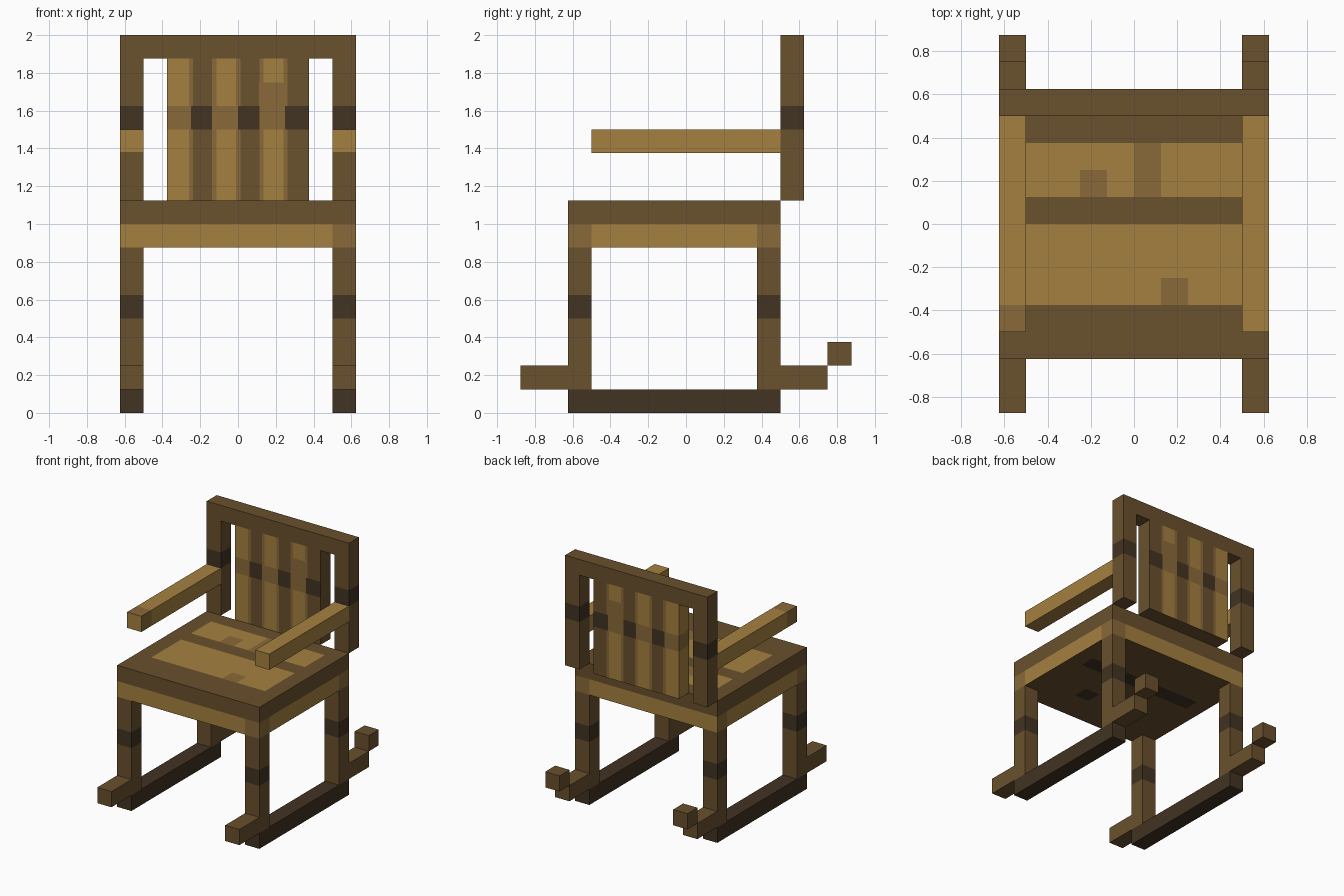
import bpy, bmesh
from mathutils import Vector

old = bpy.data.objects.get("Cube")
if old:
    bpy.data.objects.remove(old, do_unlink=True)

U = 0.125  # one block


def make_material(name, rgb):
    m = bpy.data.materials.new(name)
    m.use_nodes = True
    colour = (*rgb, 1.0)
    m.diffuse_color = colour
    bsdf = m.node_tree.nodes["Principled BSDF"]
    bsdf.inputs["Base Color"].default_value = colour
    bsdf.inputs["Roughness"].default_value = 0.9
    return m


BROWN, LIGHT, MID, DARK = range(4)
MATS = [
    make_material("brown_wood", (0.144, 0.082, 0.026)),
    make_material("light_wood", (0.376, 0.216, 0.050)),
    make_material("mid_wood", (0.254, 0.144, 0.042)),
    make_material("dark_wood", (0.054, 0.033, 0.016)),
]


def box(name, x, y, z, base=BROWN, paint=()):
    """Box from block ranges; paint = (x, y, z, material, facing) regions,
    where a range of None covers everything and facing limits the side."""
    bm = bmesh.new()
    bmesh.ops.create_cube(bm, size=1)
    for v in bm.verts:
        v.co = Vector([(r[0] + r[1]) / 2 + c * (r[1] - r[0])
                       for r, c in zip((x, y, z), v.co)])
    # cut the faces along the borders of every painted region
    for region in paint:
        for axis in range(3):
            for cut in region[axis] or ():
                co, no = Vector(), Vector()
                co[axis], no[axis] = cut, 1
                bmesh.ops.bisect_plane(bm, geom=bm.verts[:] + bm.edges[:] + bm.faces[:],
                                       plane_co=co, plane_no=no, dist=1e-4)
    bm.normal_update()
    for f in bm.faces:
        f.material_index = base
        c = f.calc_center_median()
        for region in paint:
            inside = all(r is None or r[0] < k < r[1] for r, k in zip(region, c))
            if inside and (region[4] is None or f.normal.dot(region[4]) > 0.9):
                f.material_index = region[3]
    bmesh.ops.scale(bm, vec=(U, U, U), verts=bm.verts)
    me = bpy.data.meshes.new(name)
    bm.to_mesh(me)
    bm.free()
    for m in MATS:
        me.materials.append(m)
    ob = bpy.data.objects.new(name, me)
    bpy.context.collection.objects.link(ob)
    return ob


UP, DOWN = Vector((0, 0, 1)), Vector((0, 0, -1))
FRONT, BACK = Vector((0, -1, 0)), Vector((0, 1, 0))
LEFT, RIGHT = Vector((1, 0, 0)), Vector((-1, 0, 0))

# Parts that repeat on both sides
for side, x in (("left", (4, 5)), ("right", (-5, -4))):
    box(side + "_rocker", x, (-5, 4), (0, 1), DARK)
    band = [(None, None, (4, 5), DARK, None)]
    box(side + "_front_leg", x, (-5, -4), (1, 7), BROWN, band)
    box(side + "_back_leg", x, (3, 4), (1, 7), BROWN, band)
    box(side + "_rocker_front_tip", x, (-7, -5), (1, 2))
    box(side + "_rocker_back_tip", x, (4, 6), (1, 2))
    box(side + "_rocker_back_end", x, (6, 7), (2, 3))
    box(side + "_back_post", x, (4, 5), (9, 15), BROWN,
        [(None, None, (12, 13), DARK, None)])
    worn = [(None, (-4, -3), None, MID, None)] if side == "right" else []
    box(side + "_armrest", x, (-4, 4), (11, 12), LIGHT, worn)

# Seat: pale lower edge, inlaid boards on top, dark marks underneath
low = (7, 8)
seat_paint = [
    ((-4, 4), (-3, 0), None, LIGHT, UP),
    ((-4, 4), (1, 3), None, LIGHT, UP),
    ((-2, -1), (1, 2), None, MID, UP),
    ((0, 1), (1, 3), None, MID, UP),
    ((1, 2), (-3, -2), None, MID, UP),
    ((-4, 4), (0, 1), None, DARK, DOWN),
    ((1, 2), (-3, -2), None, DARK, DOWN),
]
for facing in (FRONT, BACK):
    seat_paint += [(None, None, low, LIGHT, facing), ((4, 5), None, low, MID, facing)]
for facing in (LEFT, RIGHT):
    seat_paint += [(None, None, low, MID, facing), (None, (-4, 3), low, LIGHT, facing)]
box("seat", (-5, 5), (-5, 4), (7, 9), BROWN, seat_paint)

# Backrest: top rail and a panel of pale slats with dark knots between
box("back_top_rail", (-5, 5), (4, 5), (15, 16))
panel_paint = []
for i, x0 in enumerate((-3, -1, 1)):
    slat, core = (x0 - 0.1, x0 + 1.1), (x0 + 0.08, x0 + 0.92)
    if i == 0:
        core = (-3.1, core[1])
    top = 14 if i == 2 else 13
    panel_paint += [
        (slat, None, (9, 15), MID, None),
        (core, None, (9, 12), LIGHT, None),
        (core, None, (top, 15), LIGHT, None),
        ((x0 + 1, x0 + 2), None, (12, 13), DARK, None),
    ]
box("back_panel", (-3, 3), (4, 5), (9, 15), BROWN, panel_paint)
